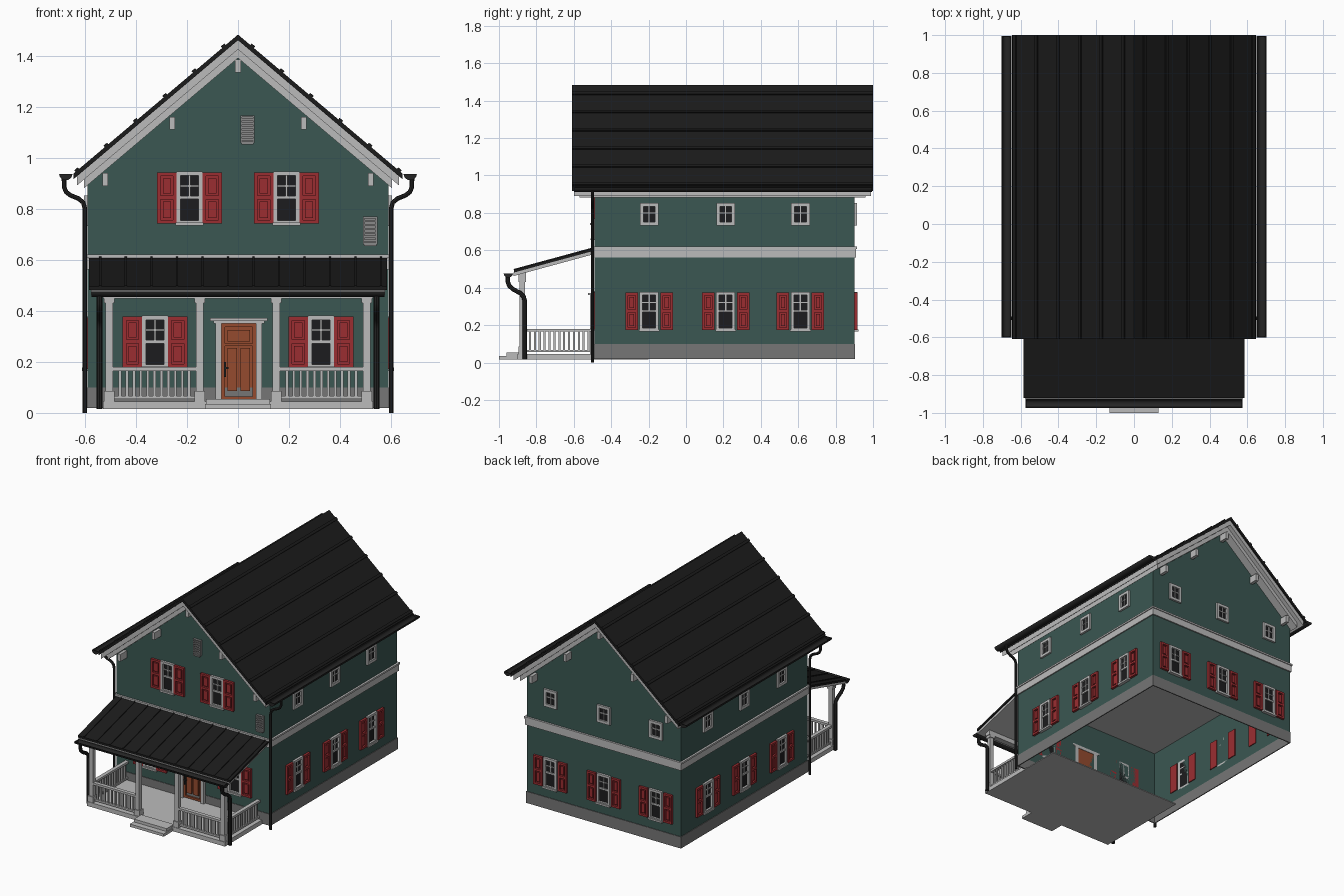
import bpy, bmesh, math
from mathutils import Matrix

if "Cube" in bpy.data.objects:
    bpy.data.objects.remove(bpy.data.objects["Cube"])

COLOURS = {
    "teal_siding": (0.043, 0.096, 0.084), "white_trim": (0.5, 0.5, 0.5),
    "red_shutter": (0.33, 0.027, 0.031), "black_roof": (0.011, 0.011, 0.011),
    "dark_glass": (0.012, 0.012, 0.013), "brown_door": (0.3, 0.07, 0.028),
    "grey_stone": (0.18, 0.18, 0.18), "grey_vent": (0.26, 0.26, 0.26),
    "dark_metal": (0.018, 0.018, 0.018),
}
MATS = {}
for key, rgb in COLOURS.items():
    m = bpy.data.materials.new(key)
    m.use_nodes = True
    m.diffuse_color = (*rgb, 1)
    m.node_tree.nodes["Principled BSDF"].inputs["Base Color"].default_value = (*rgb, 1)
    MATS[key] = m
TRIM, RED, ROOF, GLASS, STONE = "white_trim", "red_shutter", "black_roof", "dark_glass", "grey_stone"
VENT, METAL, DOOR = "grey_vent", "dark_metal", "brown_door"


def finish(name, bm, mats):
    """Turn a bmesh into a linked object."""
    me = bpy.data.meshes.new(name)
    bm.to_mesh(me)
    bm.free()
    for k in mats:
        me.materials.append(MATS[k])
    ob = bpy.data.objects.new(name, me)
    bpy.context.collection.objects.link(ob)
    return ob


def boxes(name, parts, matrix=Matrix()):
    """One object from boxes given as (material, x0, x1, y0, y1, z0, z1)."""
    bm = bmesh.new()
    mats = list(dict.fromkeys(p[0] for p in parts))
    for mat, x0, x1, y0, y1, z0, z1 in parts:
        place = Matrix.Translation(((x0 + x1) / 2, (y0 + y1) / 2, (z0 + z1) / 2))
        size = Matrix.Diagonal((x1 - x0, y1 - y0, z1 - z0, 1))
        vs = bmesh.ops.create_cube(bm, size=1, matrix=matrix @ place @ size)["verts"]
        for f in {f for v in vs for f in v.link_faces}:
            f.material_index = mats.index(mat)
    return finish(name, bm, mats)


def extrude(name, mat, pts, axis, a, b):
    """Sweep a closed profile: (x, z) along y, or (y, z) along x."""
    bm = bmesh.new()
    at = (lambda p, t: (p[0], t, p[1])) if axis == "y" else (lambda p, t: (t, p[0], p[1]))
    r0 = [bm.verts.new(at(p, a)) for p in pts]
    r1 = [bm.verts.new(at(p, b)) for p in pts]
    n = len(pts)
    for i in range(n):
        j = (i + 1) % n
        bm.faces.new((r0[i], r0[j], r1[j], r1[i]))
    bm.faces.new(r0)
    bm.faces.new(r1)
    bmesh.ops.recalc_face_normals(bm, faces=bm.faces)
    return finish(name, bm, [mat])


def smooth(ob):
    bpy.ops.object.select_all(action="DESELECT")
    ob.select_set(True)
    bpy.context.view_layer.objects.active = ob
    bpy.ops.object.shade_smooth_by_angle()


def pipe(name, pts, radius):
    cu = bpy.data.curves.new(name, "CURVE")
    cu.dimensions, cu.bevel_depth, cu.bevel_resolution, cu.use_fill_caps = "3D", radius, 2, True
    sp = cu.splines.new("POLY")
    sp.points.add(len(pts) - 1)
    for p, co in zip(sp.points, pts):
        p.co = (*co, 1)
    cu.materials.append(MATS[METAL])
    ob = bpy.data.objects.new(name, cu)
    bpy.context.collection.objects.link(ob)
    bpy.ops.object.select_all(action="DESELECT")
    ob.select_set(True)
    bpy.context.view_layer.objects.active = ob
    bpy.ops.object.convert(target="MESH")
    smooth(bpy.context.view_layer.objects.active)


def gutter(name, c, z, r, depth, axis, a, b):
    """Half-round channel with a thin wall and closed ends."""
    arc = [math.pi + math.pi * i / 8 for i in range(9)]
    outer = [(c + r * math.cos(t), z + depth * math.sin(t)) for t in arc]
    inner = [(c + (r - .005) * math.cos(t), z + (depth - .005) * math.sin(t)) for t in reversed(arc)]
    smooth(extrude(name, METAL, outer + inner, axis, a, b))
    for e in (a, b - .005):
        extrude(name + "_end", METAL, outer, axis, e, e + .005)


# Walls, foundation, band and inner ceiling
W, FRONT, BACK = 0.59, -0.49, 0.9
APEX, SLOPE = 1.483, 0.845


def roof_z(x, drop=0):
    return APEX - drop - SLOPE * abs(x)


walls = extrude("walls", "teal_siding", [(-W, .1), (W, .1), (W, roof_z(W, .06)), (0, roof_z(0, .06)),
                                         (-W, roof_z(W, .06))], "y", FRONT, BACK)
bm = bmesh.new()
bm.from_mesh(walls.data)
bmesh.ops.delete(bm, geom=[f for f in bm.faces if f.normal.z < -.9], context="FACES_ONLY")
bm.to_mesh(walls.data)
bm.free()


def ring(name, mat, out, z0, z1, inside=0):
    i = inside
    boxes(name, [(mat, s * W - (out if s < 0 else i), s * W + (out if s > 0 else i),
                  FRONT - out, BACK + out, z0, z1) for s in (-1, 1)] +
          [(mat, -W, W, FRONT - out, FRONT + i, z0, z1), (mat, -W, W, BACK - i, BACK + out, z0, z1)])


ring("foundation", STONE, .004, .02, .1, .003)
ring("band_board", TRIM, .008, .562, .615)
ring("band_cap", TRIM, .014, .608, .62)
boxes("inner_ceiling", [(TRIM, -W + .001, W - .001, FRONT + .001, BACK - .001, .55, .56)])


# Main roof: covering, rake boards, soffit and seams
def chevron(name, mat, top, bottom, w, y0, y1):
    pts = [(-w, roof_z(w, top)), (0, roof_z(0, top)), (w, roof_z(w, top)),
           (w, roof_z(w, bottom)), (0, roof_z(0, bottom)), (-w, roof_z(w, bottom))]
    return extrude(name, mat, pts, "y", y0, y1)


chevron("roof_covering", ROOF, 0, .022, .645, -.61, 1.0)
chevron("rake_boards", TRIM, .022, .058, .632, -.6, .99)
chevron("roof_soffit", TRIM, .058, .092, .603, -.57, .96)
for s in (-1, 1):
    for i in range(6):
        x = s * (.055 + .115 * i)
        tilt = Matrix.Translation((x, 0, roof_z(x))) @ Matrix.Rotation(s * math.atan(SLOPE), 4, "Y")
        boxes("roof_seam", [(ROOF, -.009, .009, -.61, 1.0, -.008, .008)], tilt)
    gutter("eave_gutter", s * .675, .936, .026, .024, "y", -.6, .995)
    path = [(.682, .918), (.682, .885), (.673, .865), (.655, .852), (.625, .84), (.607, .825), (.6, .8), (.6, 0)]
    pipe("eave_downpipe", [(s * x, -.5, z) for x, z in path], .009)

# Purlin ends under both gables
for x, z in ((0, 1.335), (.258, 1.11), (-.258, 1.11), (.52, .89), (-.52, .89)):
    for y0, y1 in ((FRONT - .07, FRONT), (BACK, BACK + .06)):
        boxes("purlin_end", [(TRIM, x - .011, x + .011, y0, y1, z, z + .05)])


# Wall fittings, local frame: x right, -y outward, z up
def on_wall(side, u, z):
    turn, off = {"front": (0, -FRONT), "right": (90, W), "back": (180, BACK), "left": (270, W)}[side]
    return Matrix.Rotation(math.radians(turn), 4, "Z") @ Matrix.Translation((u, -off, z))


def frame(mat, x0, x1, z0, z1, t, out):
    return [(mat, x0, x0 + t, -out, 0, z0, z1), (mat, x1 - t, x1, -out, 0, z0, z1),
            (mat, x0 + t, x1 - t, -out, 0, z0, z0 + t), (mat, x0 + t, x1 - t, -out, 0, z1 - t, z1)]


def shutter(x0, x1, inset):
    parts = [(RED, x0, x1, -.002, inset, -.1, .1)] + frame(RED, x0, x1, -.1, .1, .014, .016)
    parts.append((RED, x0 + .014, x1 - .014, -.016, 0, -.005, .01))
    for z0, z1 in ((-.077, -.014), (.019, .077)):
        parts.append((RED, x0 + .022, x1 - .022, -.012, 0, z0, z1))
    return parts


def sash_window(side, u, z):
    inner, outer, inset = (.051, .127, 0) if side == "front" else (.06, .127, .006)
    parts = [(GLASS, -.04, .04, -.002, 0, -.095, .095)] + frame(TRIM, -.051, .051, -.104, .104, .016, .016)
    parts += [(TRIM, -.035, .035, -.011, 0, -.004, .008), (TRIM, -.004, .004, -.009, 0, .008, .09),
              (TRIM, -.035, .035, -.009, 0, .044, .051), (TRIM, -.055, .055, -.022, 0, -.108, -.096)]
    boxes("shuttered_window", parts + shutter(-outer, -inner, inset) + shutter(inner, outer, inset), on_wall(side, u, z))


def small_window(side, u):
    parts = [(GLASS, -.035, .035, -.002, 0, -.045, .045)] + frame(TRIM, -.05, .05, -.06, .06, .019, .014)
    parts += [(TRIM, -.003, .003, -.008, 0, -.041, .041), (TRIM, -.031, .031, -.008, 0, .004, .01)]
    boxes("small_window", parts, on_wall(side, u, .792))


for s in (-1, 1):
    sash_window("front", s * .325, .277)
    sash_window("front", s * .19, .842)
for y in (-.197, .212, .612):
    for side, u in (("right", y), ("left", -y), ("back", y - .208)):
        sash_window(side, u, .273)
        small_window(side, u)

# Louvred vents
for u, z in ((.037, 1.112), (.518, .715)):
    parts = frame(VENT, -.028, .028, -.054, .054, .006, .016)
    parts += [(VENT, -.025, .025, -.002, 0, -.05, .05), (VENT, -.024, .024, -.02, 0, -.06, -.052)]
    parts += [(VENT, -.022, .022, -.013, 0, -.044 + .0155 * i, -.036 + .0155 * i) for i in range(6)]
    boxes("wall_vent", parts, on_wall("front", u, z))

# Front door with surround and handle
boxes("front_door", [(DOOR, -.068, .068, -.004, 0, .05, .35), (DOOR, -.045, .045, -.015, 0, .28, .325),
                     (DOOR, -.045, -.007, -.015, 0, .085, .255), (DOOR, .007, .045, -.015, 0, .085, .255),
                     (METAL, -.058, -.05, -.022, 0, .14, .2), (METAL, -.058, -.04, -.026, -.018, .172, .18)] +
      frame(DOOR, -.068, .068, .05, .35, .014, .015) + [(DOOR, -.054, .054, -.015, 0, .263, .272)],
      on_wall("front", .003, 0))
boxes("door_surround", [(TRIM, -.092, -.068, -.022, .003, .045, .35), (TRIM, .068, .092, -.022, .003, .045, .35),
                        (TRIM, -.1, .1, -.024, .003, .35, .362), (TRIM, -.113, .113, -.034, .003, .36, .372)],
      on_wall("front", .003, 0))

# Porch floor and steps
boxes("porch_floor", [(TRIM, -.53, .53, -.9, -.2, .015, .022), (TRIM, -.53, .53, -.9, FRONT, .022, .045)])
boxes("porch_steps", [(TRIM, -.13, .13, -1.0, -.9, .015, .034), (TRIM, -.125, .125, -.96, -.88, .034, .054)])

# Porch roof, seams, gutter and downpipes
Y0, Z0, RISE = -.92, .495, .272


def slab(name, mat, top, bottom, w, y0):
    z0, z1 = Z0 + (y0 - Y0) * RISE, Z0 + (FRONT - Y0) * RISE
    extrude(name, mat, [(y0, z0 - top), (FRONT, z1 - top), (FRONT, z1 - bottom), (y0, z0 - bottom)], "x", -w, w)


slab("porch_roof", ROOF, 0, .014, .585, Y0)
slab("porch_soffit", TRIM, .014, .032, .577, Y0 - .003)
for i in range(12):
    tilt = Matrix.Translation((-.54 + .1 * i, Y0, Z0)) @ Matrix.Rotation(math.atan(RISE), 4, "X")
    boxes("porch_seam", [(ROOF, -.004, .004, 0, .445, -.005, .005)], tilt)
gutter("porch_gutter", -.95, .476, .025, .022, "x", -.575, .575)
boxes("porch_beam", [(TRIM, -.53, .53, -.895, -.855, .448, .48)])

# Porch columns and railings
for x in (-.505, -.15, .15, .505):
    boxes("porch_column", [(TRIM, x - h, x + h, -.875 - h, -.875 + h, z0, z1) for h, z0, z1 in
                           ((.021, .045, .085), (.015, .085, .43), (.02, .43, .455))])


def railing(length, matrix):
    n = round(length / .027)
    parts = [(TRIM, 0, length, -.013, .013, .165, .18), (TRIM, 0, length, -.008, .008, .055, .067)]
    for i in range(1, n):
        c = length * i / n
        parts.append((TRIM, c - .0055, c + .0055, -.0055, .0055, .06, .17))
    boxes("porch_railing", parts, matrix)


for s in (-1, 1):
    railing(.325, Matrix.Translation((.327 * s - .1625, -.875, 0)))
    railing(.365, Matrix.Translation((.505 * s, -.86, 0)) @ Matrix.Rotation(math.pi / 2, 4, "Z"))
    path = [(-.952, .46), (-.952, .43), (-.945, .41), (-.925, .392), (-.885, .37), (-.868, .352), (-.862, .33), (-.862, .015)]
    pipe("porch_downpipe", [(s * .543, y, z) for y, z in path], .012)
